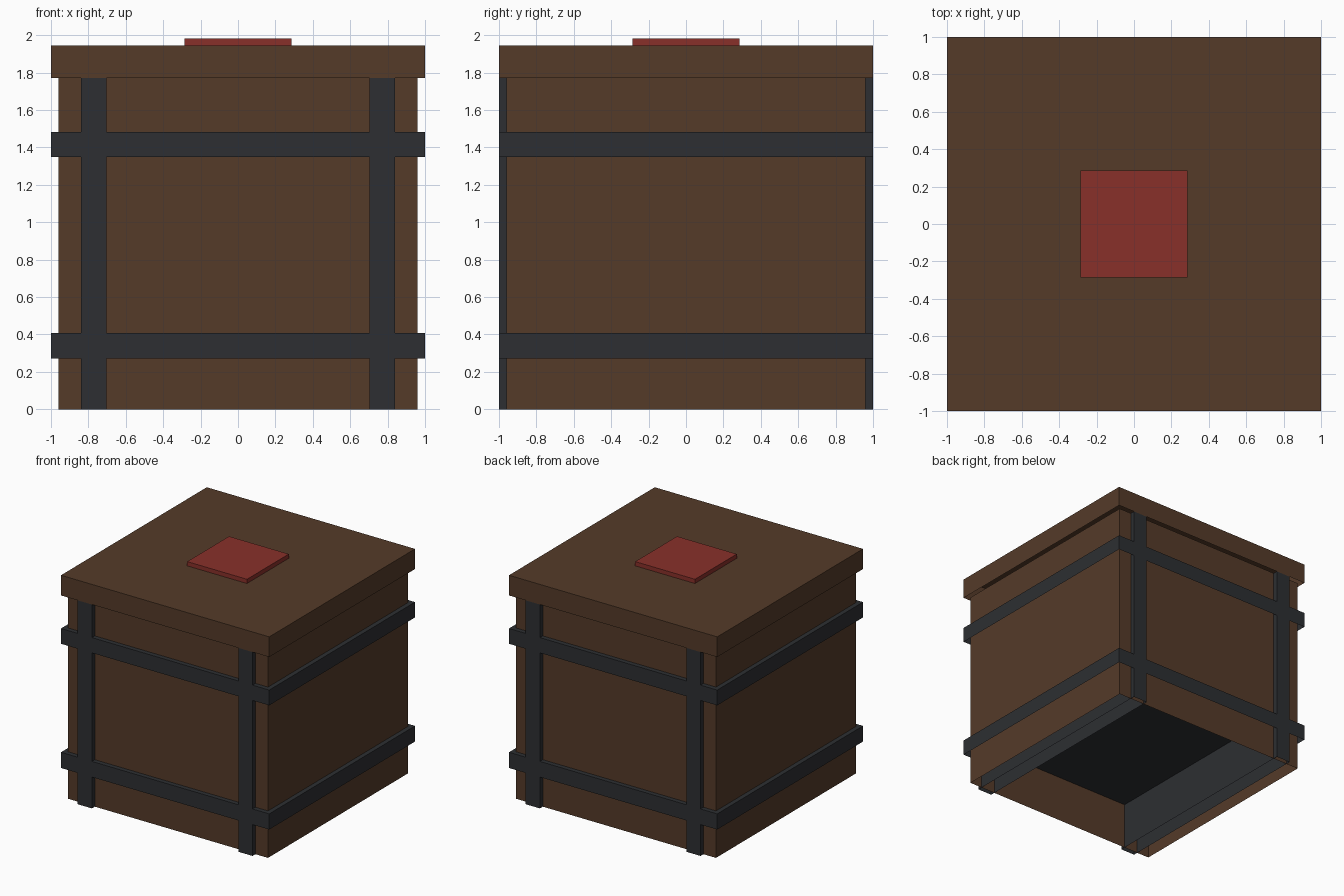
import bpy
import bmesh

if "Cube" in bpy.data.objects:
    bpy.data.objects.remove(bpy.data.objects["Cube"])


def material(name, rgb):
    m = bpy.data.materials.new(name)
    m.diffuse_color = (*rgb, 1.0)
    m.use_nodes = True
    m.node_tree.nodes["Principled BSDF"].inputs["Base Color"].default_value = m.diffuse_color
    return m


wood = material("dark_wood", (0.09, 0.043, 0.022))
iron = material("dark_iron", (0.026, 0.028, 0.032))
red = material("red_paint", (0.25, 0.03, 0.023))


def open_box(name, x, y, z, mat):
    """Box spanning the given (min, max) ranges, with no bottom face."""
    bm = bmesh.new()
    bmesh.ops.create_cube(bm, size=1.0)
    for v in bm.verts:
        v.co = [a[0] + (c + 0.5) * (a[1] - a[0]) for c, a in zip(v.co, (x, y, z))]
    bm.normal_update()
    bottom = [f for f in bm.faces if f.normal.z < -0.5]
    bmesh.ops.delete(bm, geom=bottom, context='FACES_ONLY')
    mesh = bpy.data.meshes.new(name)
    bm.to_mesh(mesh)
    bm.free()
    mesh.materials.append(mat)
    ob = bpy.data.objects.new(name, mesh)
    bpy.context.collection.objects.link(ob)
    return ob


full = (-1.0, 1.0)
inner = (-0.96, 0.96)

# Hollow crate body, overhanging lid and red plate on top
open_box("crate_body", inner, inner, (0.0, 1.77), wood)
open_box("lid", full, full, (1.77, 1.945), wood)
open_box("top_plate", (-0.287, 0.287), (-0.287, 0.287), (1.945, 1.982), red)

# Horizontal iron bands around all four sides
for name, z in (("lower_band", (0.272, 0.408)), ("upper_band", (1.35, 1.483))):
    open_box(name, full, full, z, iron)

# Upright iron straps, running through from front to back
for name, x in (("left_strap", (-0.84, -0.703)), ("right_strap", (0.703, 0.84))):
    open_box(name, x, full, (0.0, 1.77), iron)
